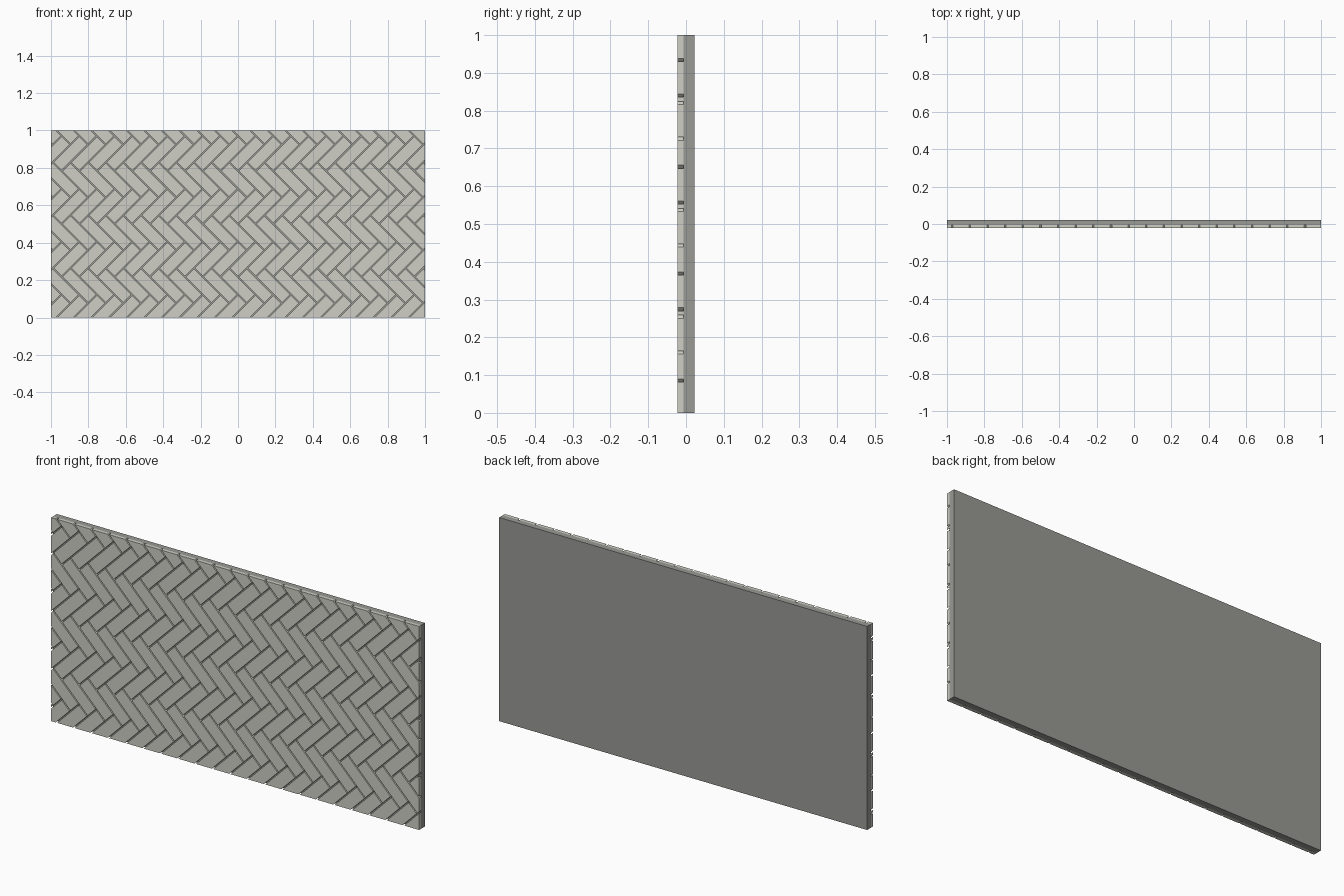
import bpy, bmesh, math

if "Cube" in bpy.data.objects:
    bpy.data.objects.remove(bpy.data.objects["Cube"])

W = math.sqrt(2) / 21.2132   # tile width; length is three widths
GAP = 0.006                  # joint between tiles
FRONT, JOINT, BACK = -0.0225, -0.0065, 0.0225


def material(name, col):
    m = bpy.data.materials.new(name)
    m.diffuse_color = (*col, 1)
    m.use_nodes = True
    m.node_tree.nodes["Principled BSDF"].inputs["Base Color"].default_value = m.diffuse_color
    return m


def finish(bm, name, mat):
    bmesh.ops.recalc_face_normals(bm, faces=bm.faces)
    me = bpy.data.meshes.new(name)
    bm.to_mesh(me)
    bm.free()
    me.materials.append(mat)
    ob = bpy.data.objects.new(name, me)
    bpy.context.collection.objects.link(ob)
    return ob


def tile(bm, u, v, lu, lv):
    """Flat tile in the 45-degree (u, v) grid centred on the panel."""
    g = GAP / 2
    u0, u1 = u * W + g, (u + lu) * W - g
    v0, v1 = v * W + g, (v + lv) * W - g
    s = math.sqrt(0.5)
    bm.faces.new([bm.verts.new(((a - b) * s, JOINT, (a + b) * s + 0.5))
                  for a, b in ((u0, v0), (u1, v0), (u1, v1), (u0, v1))])


# Herringbone tiles, trimmed to the panel outline and thickened
bm = bmesh.new()
for i in range(-18, 19):
    for j in range(-4, 5):
        u, v = i + 3 * j, -i + 3 * j
        tile(bm, u, v, 3, 1)
        tile(bm, u + 3, v, 1, 3)
for co, no in (((1, 0, 0), (1, 0, 0)), ((-1, 0, 0), (-1, 0, 0)),
               ((0, 0, 1), (0, 0, 1)), ((0, 0, 0), (0, 0, -1))):
    bmesh.ops.bisect_plane(bm, geom=bm.verts[:] + bm.edges[:] + bm.faces[:],
                           plane_co=co, plane_no=no, clear_outer=True)
ext = bmesh.ops.extrude_face_region(bm, geom=bm.faces[:], use_keep_orig=True)
verts = [e for e in ext["geom"] if isinstance(e, bmesh.types.BMVert)]
bmesh.ops.translate(bm, verts=verts, vec=(0, FRONT - JOINT, 0))
finish(bm, "herringbone_tiles", material("tile_grey", (0.62, 0.62, 0.56)))

# Backing board
bm = bmesh.new()
bmesh.ops.create_cube(bm, size=1)
bmesh.ops.scale(bm, verts=bm.verts, vec=(2, BACK - JOINT, 1))
bmesh.ops.translate(bm, verts=bm.verts, vec=(0, (BACK + JOINT) / 2, 0.5))
finish(bm, "backing_board", material("backing_grey", (0.32, 0.32, 0.30)))
